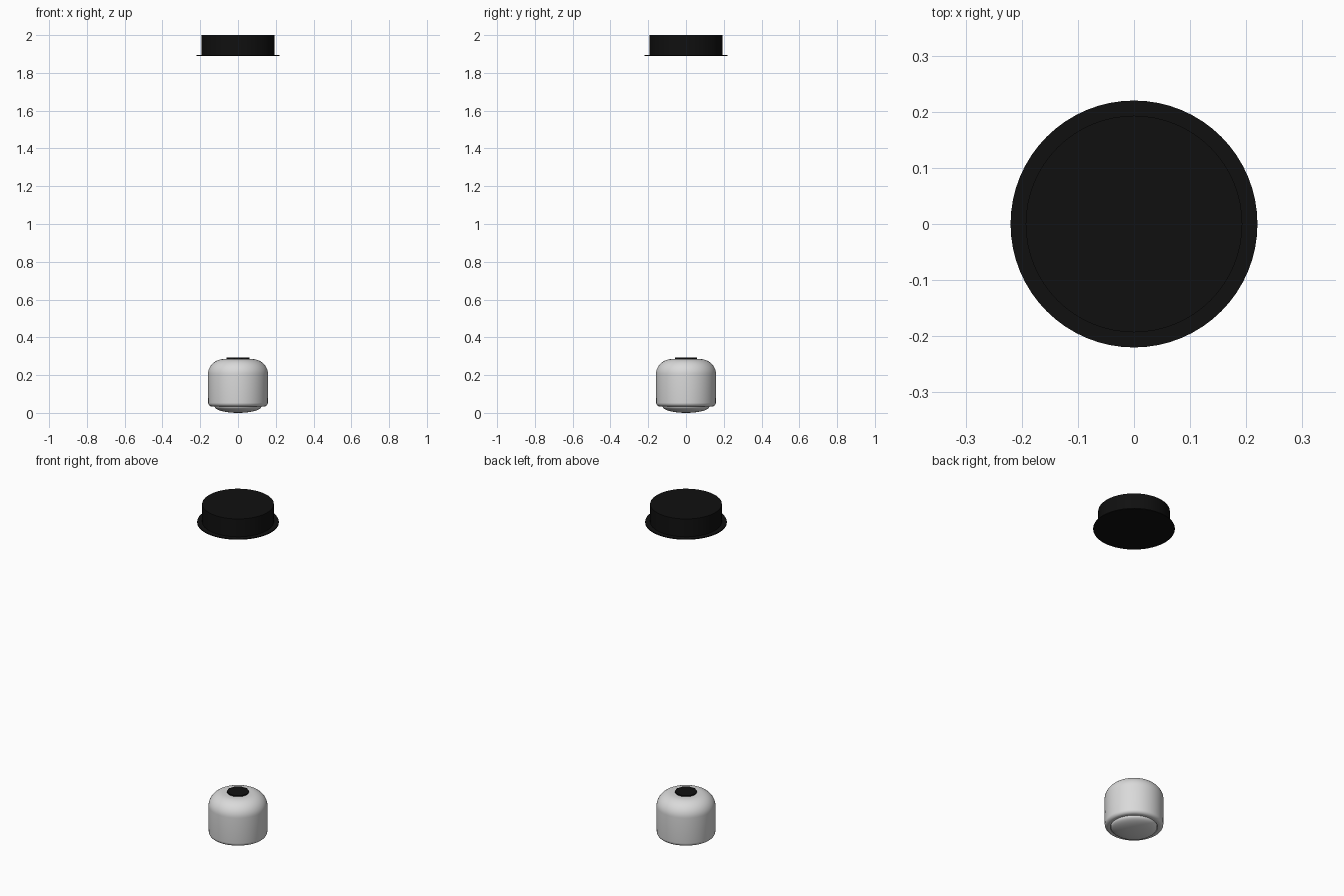
import bpy, bmesh, math

if "Cube" in bpy.data.objects:
    bpy.data.objects.remove(bpy.data.objects["Cube"])


def material(name, colour):
    m = bpy.data.materials.new(name)
    m.diffuse_color = (*colour, 1)
    m.use_nodes = True
    m.node_tree.nodes["Principled BSDF"].inputs["Base Color"].default_value = m.diffuse_color
    return m


black = material("matte black", (0.005, 0.005, 0.005))
white = material("satin white", (0.7, 0.7, 0.7))


def arc(cx, cz, rx, rz, a0, a1, n):
    """Points on an elliptical arc in the (radius, height) plane."""
    angles = [math.radians(a0 + (a1 - a0) * i / n) for i in range(n + 1)]
    return [(cx + rx * math.cos(a), cz + rz * math.sin(a)) for a in angles]


def lathe(name, profile, mat, sides=64):
    """Spin a profile, listed from bottom to top, around the z axis."""
    bm = bmesh.new()
    verts = [bm.verts.new((r, 0, z)) for r, z in profile]
    edges = [bm.edges.new(pair) for pair in zip(verts, verts[1:])]
    bmesh.ops.spin(bm, geom=verts + edges, cent=(0, 0, 0), axis=(0, 0, 1),
                   angle=math.tau, steps=sides, use_duplicate=False)
    bmesh.ops.remove_doubles(bm, verts=bm.verts, dist=1e-5)
    bmesh.ops.recalc_face_normals(bm, faces=bm.faces)
    mesh = bpy.data.meshes.new(name)
    bm.to_mesh(mesh)
    bm.free()
    mesh.materials.append(mat)
    obj = bpy.data.objects.new(name, mesh)
    bpy.context.collection.objects.link(obj)
    bpy.context.view_layer.objects.active = obj
    obj.select_set(True)
    bpy.ops.object.shade_smooth_by_angle(angle=math.radians(35))
    obj.select_set(False)
    return obj


# Ceiling canopy and its thin flange
lathe("ceiling_canopy", [(0, 1.894), (0.193, 1.894), (0.193, 2.0), (0, 2.0)], black)
lathe("canopy_flange", [(0, 1.889), (0.22, 1.889), (0.22, 1.894), (0, 1.894)], black)

# Rounded shade with a rolled lower lip and recessed underside
shade = [(0, 0.05), (0.128, 0.05), (0.128, 0.034)]
shade += arc(0.138, 0.054, 0.02, 0.02, -90, 0, 6)
shade += arc(0.074, 0.205, 0.085, 0.08, 0, 90, 14)
shade += [(0, 0.286)]
lathe("lamp_shade", shade, white)

# Shallow domed diffuser under the shade
dome = arc(0, 0.034, 0.124, 0.034, -90, 0, 12) + [(0.124, 0.05)]
lathe("diffuser", dome, white)

# Small faceted cap on top
lathe("top_cap", [(0, 0.28), (0.06, 0.28), (0.06, 0.292), (0, 0.292)], black, sides=10)
